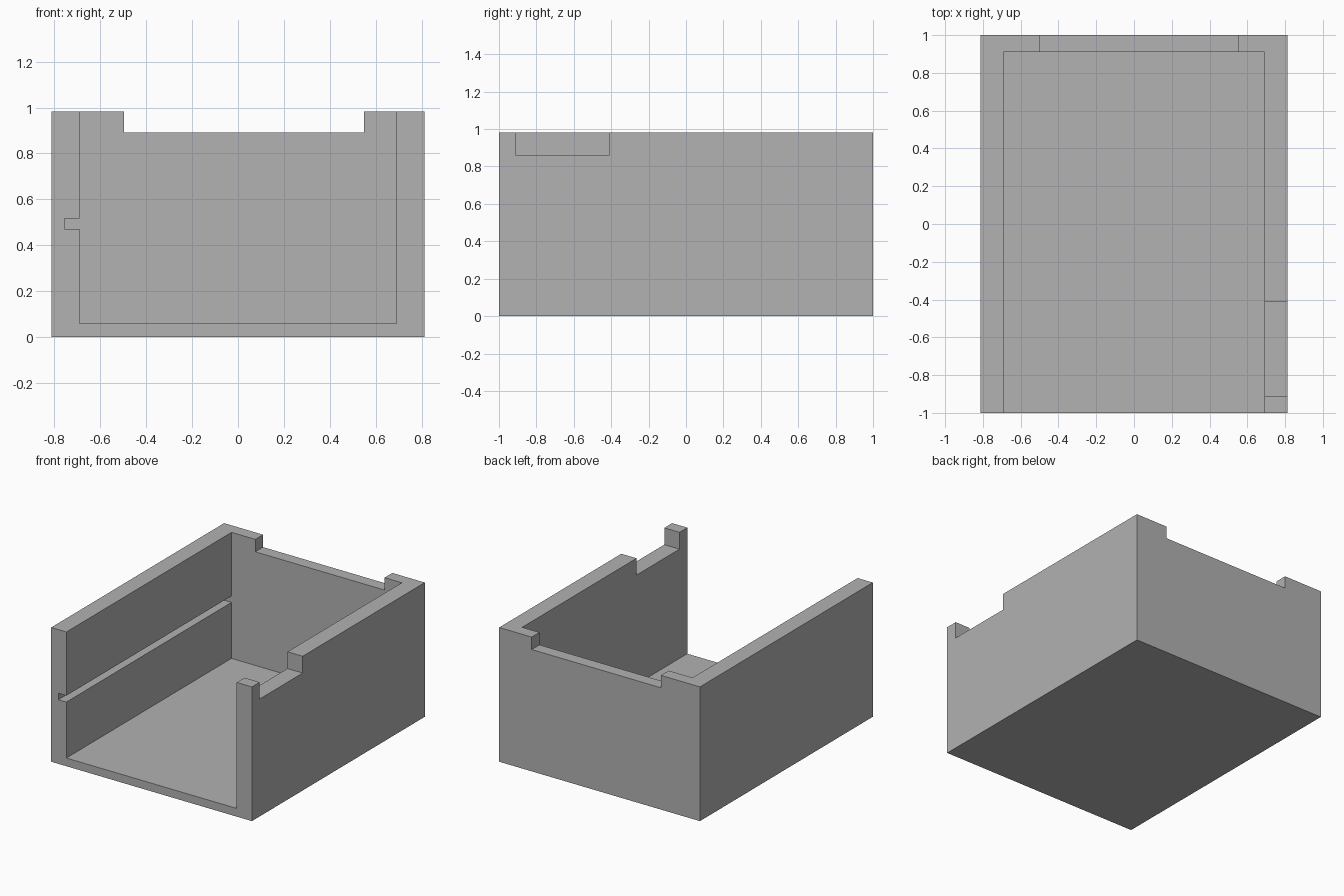
import bpy
import bmesh

cube = bpy.data.objects.get("Cube")
if cube:
    bpy.data.objects.remove(cube, do_unlink=True)

# Overall sizes
HALF_W, HALF_L, HEIGHT = 0.813, 1.0, 0.983
INNER_W, BACK_Y, FLOOR_Z = 0.69, 0.91, 0.06
OVER = 0.1  # how far cutters reach past the outside

grey = bpy.data.materials.new("plain grey")
grey.use_nodes = True
color = (0.445, 0.445, 0.445, 1)
grey.diffuse_color = color
grey.node_tree.nodes["Principled BSDF"].inputs["Base Color"].default_value = color


def box(name, x, y, z):
    """Box spanning the given (low, high) range on each axis."""
    mesh = bpy.data.meshes.new(name)
    bm = bmesh.new()
    bmesh.ops.create_cube(bm, size=1)
    for v in bm.verts:
        v.co = [span[1] if c > 0 else span[0] for c, span in zip(v.co, (x, y, z))]
    bm.to_mesh(mesh)
    bm.free()
    mesh.materials.append(grey)
    obj = bpy.data.objects.new(name, mesh)
    bpy.context.collection.objects.link(obj)
    return obj


# Solid block that becomes the open-fronted tray
tray = box("tray", (-HALF_W, HALF_W), (-HALF_L, HALF_L), (0, HEIGHT))

top = HEIGHT + OVER
front = -HALF_L - OVER
cutters = [
    # Main cavity, open at the top and front
    box("cavity_cutter", (-INNER_W, INNER_W), (front, BACK_Y), (FLOOR_Z, top)),
    # Long slot in the right wall
    box("slot_cutter", (-0.755, -INNER_W + OVER), (front, BACK_Y), (0.47, 0.517)),
    # Notch in the top of the left wall
    box("side_notch_cutter", (INNER_W - OVER, HALF_W + OVER), (-0.91, -0.413), (0.86, top)),
    # Wide notch in the top of the back wall
    box("back_notch_cutter", (-0.497, 0.55), (BACK_Y - OVER, HALF_L + OVER), (0.892, top)),
]
for cutter in cutters:
    cutter.hide_render = True
    mod = tray.modifiers.new(cutter.name, 'BOOLEAN')
    mod.operation = 'DIFFERENCE'
    mod.solver = 'EXACT'
    mod.object = cutter

# Bake the cuts and discard the cutters
graph = bpy.context.evaluated_depsgraph_get()
cut_mesh = bpy.data.meshes.new_from_object(tray.evaluated_get(graph))
tray.modifiers.clear()
tray.data = cut_mesh
cut_mesh.name = "tray"
for cutter in cutters:
    bpy.data.objects.remove(cutter, do_unlink=True)
